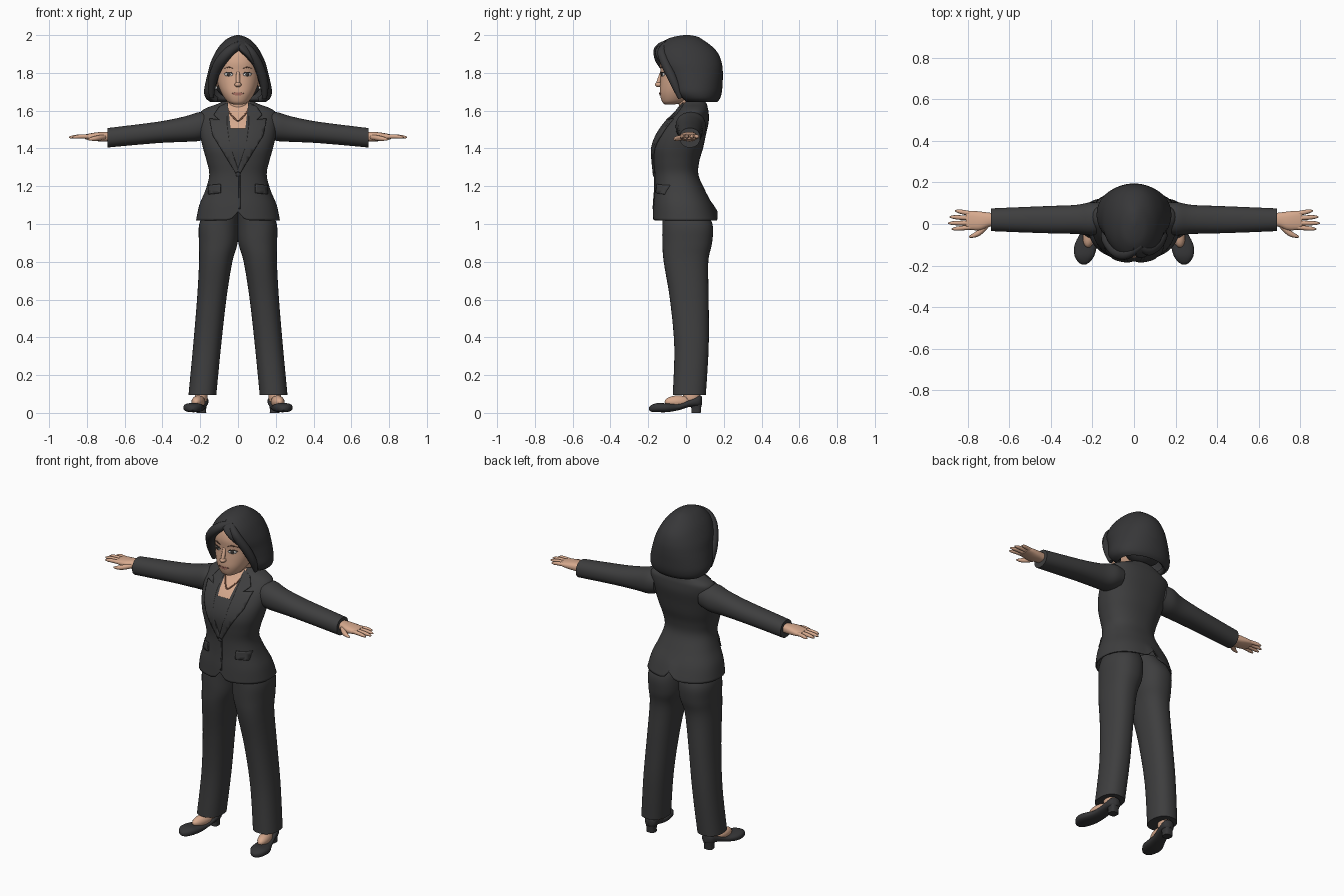
import bpy, bmesh, math
from mathutils import Vector

if "Cube" in bpy.data.objects:
    bpy.data.objects.remove(bpy.data.objects["Cube"])


def material(name, col):
    m = bpy.data.materials.new(name)
    m.diffuse_color = (*col, 1)
    m.use_nodes = True
    m.node_tree.nodes["Principled BSDF"].inputs["Base Color"].default_value = m.diffuse_color
    return m


SUIT = material("charcoal suit", (.048, .048, .049))
HAIR = material("dark hair", (.038, .038, .040))
SHOE = material("black leather", (.036, .036, .038))
SKIN = material("skin", (.68, .40, .27))
LIP = material("lips", (.42, .17, .13))
WHITE = material("white", (.8, .8, .78))
IRIS = material("iris", (.06, .05, .045))
BROW = material("brow", (.16, .08, .05))
CHAIN = material("necklace bronze", (.28, .12, .07))


def finish(name, bm, mat, solid=0):
    me = bpy.data.meshes.new(name)
    bm.to_mesh(me)
    bm.free()
    ob = bpy.data.objects.new(name, me)
    bpy.context.collection.objects.link(ob)
    me.materials.append(mat)
    if solid:
        mod = ob.modifiers.new("thickness", 'SOLIDIFY')
        mod.thickness, mod.offset = solid, -1
    return ob


def smooth_rings(rings, k=5):
    """Spline through the key sections."""
    out, n = [], len(rings)
    for i in range(n - 1):
        p = [rings[min(max(i + j, 0), n - 1)] for j in (-1, 0, 1, 2)]
        for s in range(k):
            t = s / k
            out.append([.5 * (2 * b + (c - a) * t + (2 * a - 5 * b + 4 * c - d) * t * t
                              + (3 * b - a - 3 * c + d) * t ** 3) for a, b, c, d in zip(*p)])
    return out + [list(rings[-1])]


def power(v, e):
    return math.copysign(abs(v) ** e, v)


def loft(name, rings, mat, axis='z', side=1, n=2.2, seg=32, caps=(1, 1), solid=0, warp=None):
    """Sections are (along, a0, a1, b0, b1[, front opening in degrees])."""
    bm, rows = bmesh.new(), []
    for r in smooth_rings(rings):
        t, a0, a1, b0, b1 = r[:5]
        gap = math.radians(max(0, r[5])) if len(r) > 5 else 0
        row = []
        for i in range(seg + 1):
            q = gap + (2 * math.pi - 2 * gap) * i / seg
            a = (a0 + a1) / 2 + (a1 - a0) / 2 * power(math.sin(q), 2 / n)
            b = (b0 + b1) / 2 - (b1 - b0) / 2 * power(math.cos(q), 2 / n)
            co = Vector({'z': (a, b, t), 'y': (a, t, b), 'x': (t, a, b)}[axis])
            if warp:
                co = warp(co)
            co.x *= side
            row.append(bm.verts.new(co))
        rows.append(row)
    for r0, r1 in zip(rows, rows[1:]):
        for i in range(seg):
            bm.faces.new((r0[i], r0[i + 1], r1[i + 1], r1[i]))
    for use, row in zip(caps, (rows[0], rows[-1])):
        if use:
            bm.faces.new(row[:-1])
    bmesh.ops.remove_doubles(bm, verts=bm.verts, dist=1e-5)
    bmesh.ops.recalc_face_normals(bm, faces=bm.faces)
    return finish(name, bm, mat, solid)


def front_y(rings, x, z, n):
    """Depth of a lofted part's front surface."""
    rs = sorted(smooth_rings(rings))
    z = min(max(z, rs[0][0]), rs[-1][0])
    for p, q in zip(rs, rs[1:]):
        if z <= q[0]:
            f = (z - p[0]) / max(q[0] - p[0], 1e-6)
            _, a0, a1, b0, b1 = [u + (v - u) * f for u, v in zip(p[:5], q[:5])]
            u = min(.99, abs(x - (a0 + a1) / 2) / ((a1 - a0) / 2))
            return (b0 + b1) / 2 - (b1 - b0) / 2 * (1 - u ** n) ** (1 / n)


def plate(name, outline, mat, rings, n, off, side=1, step=.02):
    """Outline in x, z laid on the front of a lofted part."""
    bm = bmesh.new()
    bm.faces.new([bm.verts.new((x * side, 0, z)) for x, z in outline])
    bmesh.ops.triangulate(bm, faces=bm.faces)
    for ax, lo, hi in ((0, -.2, .2), (2, 1.1, 1.9)):
        for i in range(int((hi - lo) / step) + 1):
            co, no = [0, 0, 0], [0, 0, 0]
            co[ax], no[ax] = lo + i * step + .0013, 1
            bmesh.ops.bisect_plane(bm, geom=bm.verts[:] + bm.edges[:] + bm.faces[:],
                                   plane_co=co, plane_no=no)
    for v in bm.verts:
        v.co.y = front_y(rings, v.co.x, v.co.z, n) - off
    bm.normal_update()
    for f in bm.faces:
        if f.normal.y > 0:
            f.normal_flip()
    return finish(name, bm, mat, off)


def oval(cx, cz, rx, rz, k=16):
    return [(cx + rx * math.cos(2 * math.pi * i / k), cz + rz * math.sin(2 * math.pi * i / k))
            for i in range(k)]


def ball(name, loc, scale, mat, rot=0):
    bm = bmesh.new()
    bmesh.ops.create_uvsphere(bm, u_segments=20, v_segments=12, radius=1)
    ob = finish(name, bm, mat)
    ob.location, ob.scale, ob.rotation_euler = loc, scale, (0, 0, rot)
    return ob


def tube(name, pts, radii, mat):
    cu = bpy.data.curves.new(name, 'CURVE')
    cu.dimensions, cu.bevel_depth, cu.bevel_resolution = '3D', 1, 3
    cu.use_fill_caps, cu.resolution_u = True, 6
    sp = cu.splines.new('NURBS')
    sp.points.add(len(pts) - 1)
    for p, co, r in zip(sp.points, pts, radii):
        p.co, p.radius = (*co, 1), r
    sp.order_u, sp.use_endpoint_u = 3, True
    cu.materials.append(mat)
    ob = bpy.data.objects.new(name, cu)
    bpy.context.collection.objects.link(ob)
    return ob


def sym(z, hw, f, b, *gap):
    return (z, -hw, hw, f, b, *gap)


# Jacket body, with the hem cut away at the centre
def hem(co):
    co.z += .045 * max(0, 1 - abs(co.x) / .04) * max(0, (1.12 - co.z) / .1)
    return co


torso = [sym(1.02, .222, -.175, .168), sym(1.10, .205, -.172, .14), sym(1.18, .172, -.166, .10),
         sym(1.26, .152, -.165, .066), sym(1.33, .165, -.172, .07), sym(1.40, .185, -.175, .09),
         sym(1.47, .20, -.152, .105), sym(1.54, .206, -.105, .12), sym(1.59, .20, -.055, .12),
         sym(1.615, .165, -.036, .115), sym(1.635, .11, -.022, .11), sym(1.65, .08, -.01, .10)]
TN = 2.3
loft("jacket_body", torso, SUIT, n=TN, seg=56, caps=(0, 0), solid=.008, warp=hem)
plate("chest_skin", [(-.062, 1.648), (.062, 1.648), (.064, 1.57), (.056, 1.5), (-.056, 1.5),
                     (-.064, 1.57)], SKIN, torso, TN, .003)
plate("camisole", [(-.058, 1.505), (.058, 1.505), (.045, 1.41), (0, 1.275), (-.045, 1.41)],
      SUIT, torso, TN, .005)
plate("front_edge", [(.004, 1.27), (.012, 1.27), (.012, 1.08), (.004, 1.08)], SUIT, torso, TN, .004)
ball("button", (0, front_y(torso, 0, 1.262, TN) - .004, 1.262), (.012, .007, .012), SHOE)

# Neck and necklace
loft("neck", [sym(1.54, .075, -.07, .085), sym(1.6, .06, -.035, .085), sym(1.7, .055, -.055, .075)], SKIN)
chain = [(x / 100, 1.545 + .075 * (abs(x) / 6.5) ** 1.4) for x in (-6.5, -5, -3.5, -2, -.8, 0, .8, 2, 3.5, 5, 6.5)]
tube("necklace", [(x, front_y(torso, x, z, TN) - .005, z) for x, z in chain], [.004] * 11, CHAIN)

# Head and hair
head = [sym(1.633, .025, -.112, -.06), sym(1.648, .056, -.127, 0), sym(1.69, .086, -.138, .06),
        sym(1.74, .106, -.137, .1), sym(1.80, .114, -.134, .12), sym(1.86, .113, -.138, .13),
        sym(1.92, .095, -.12, .11), sym(1.955, .05, -.065, .07)]
HN = 2.2
loft("head", head, SKIN, n=HN, seg=40)
ball("nose_tip", (0, -.144, 1.738), (.018, .02, .014), SKIN)
tube("nose_bridge", [(0, -.128, 1.805), (0, -.138, 1.775), (0, -.148, 1.74)], [.009, .011, .012], SKIN)
plate("lips", [(-.034, 1.693), (-.012, 1.695), (0, 1.692), (.012, 1.695), (.034, 1.693),
               (.014, 1.681), (-.014, 1.681)], LIP, head, HN, .004)
hair = [sym(1.645, .145, -.03, .165, 50), sym(1.665, .17, -.065, .18, 53), sym(1.70, .18, -.1, .19, 54),
        sym(1.75, .172, -.115, .194, 48), sym(1.80, .16, -.135, .195, 42), sym(1.85, .147, -.163, .19, 34),
        sym(1.90, .125, -.172, .172, 19), sym(1.94, .1, -.152, .138, 3), sym(1.975, .066, -.108, .09, 0),
        sym(1.992, .035, -.06, .06, 0), sym(2.0, .008, -.01, .02, 0)]
loft("bob_hair", hair, HAIR, n=2.1, seg=48, caps=(0, 1), solid=.028)
ball("hair_inside", (0, .075, 1.765), (.13, .10, .112), HAIR)
tube("fringe_swept", [(.035, -.10, 1.955), (-.02, -.145, 1.938), (-.075, -.145, 1.885),
                      (-.118, -.10, 1.82), (-.142, -.055, 1.74), (-.14, -.03, 1.67)],
     [.018, .026, .03, .028, .024, .012], HAIR)
tube("fringe_short", [(.02, -.10, 1.955), (.06, -.135, 1.925), (.1, -.115, 1.86),
                      (.128, -.08, 1.79), (.143, -.05, 1.72), (.14, -.03, 1.665)],
     [.018, .024, .026, .026, .022, .012], HAIR)

for s, tag in ((1, "left"), (-1, "right")):
    # Facial features
    plate(tag + "_eye_white", oval(.05, 1.792, .022, .010), WHITE, head, HN, .003, s)
    plate(tag + "_iris", oval(.05, 1.792, .009, .009), IRIS, head, HN, .0045, s)
    plate(tag + "_lash", [(.026, 1.794), (.038, 1.804), (.06, 1.805), (.077, 1.797), (.06, 1.8),
                          (.038, 1.799)], IRIS, head, HN, .005, s)
    plate(tag + "_brow", [(.024, 1.822), (.05, 1.834), (.08, 1.822), (.05, 1.828)], BROW, head, HN, .004, s)
    ball(tag + "_ear", (.115 * s, -.01, 1.755), (.014, .025, .035), SKIN)
    ball(tag + "_earring", (.12 * s, -.04, 1.722), (.011, .011, .011), WHITE)
    # Lapel and pocket flap
    plate(tag + "_lapel", [(.055, 1.645), (.10, 1.622), (.128, 1.58), (.098, 1.552), (.152, 1.56),
                           (.135, 1.47), (.012, 1.268), (-.004, 1.28), (.044, 1.42), (.058, 1.53)],
          SUIT, torso, TN, .011, s)
    plate(tag + "_pocket_flap", [(.092, 1.165), (.158, 1.158), (.16, 1.205), (.095, 1.212)],
          SUIT, torso, TN, .009, s)
    # Sleeve
    loft(tag + "_sleeve", [(.15, -.045, .1, 1.46, 1.585), (.205, -.055, .105, 1.44, 1.592),
                           (.28, -.048, .092, 1.435, 1.57), (.4, -.045, .087, 1.43, 1.545),
                           (.55, -.04, .081, 1.418, 1.525), (.69, -.034, .075, 1.405, 1.508)],
         SUIT, 'x', s)
    # Hand
    loft(tag + "_palm", [(.66, -.008, .05, 1.437, 1.487), (.70, -.014, .055, 1.437, 1.488),
                         (.74, -.03, .06, 1.438, 1.486), (.78, -.029, .063, 1.444, 1.48),
                         (.81, -.024, .061, 1.449, 1.474)], SKIN, 'x', s, n=2.6, seg=20)
    for i, (y, ty, tx) in enumerate(((.05, .063, .862), (.028, .034, .888), (.005, .004, .895), (-.016, -.024, .878))):
        tube(f"{tag}_finger_{i + 1}", [(.785 * s, y, 1.463), ((.785 + tx) / 2 * s, (y + ty) / 2, 1.464),
                                       ((tx - .012) * s, ty, 1.46), (tx * s, ty, 1.458)],
             [.0115, .0115, .009, .003], SKIN)
    tube(tag + "_thumb", [(.71 * s, -.005, 1.46), (.74 * s, -.04, 1.455), (.775 * s, -.058, 1.45),
                          (.795 * s, -.062, 1.448)], [.014, .015, .011, .004], SKIN)
    # Trouser leg
    loft(tag + "_trouser_leg", [(1.09, -.002, .165, -.12, .09), (1.0, -.003, .205, -.125, .14),
                                (.9, .002, .207, -.125, .138), (.8, .03, .206, -.118, .118),
                                (.6, .062, .217, -.085, .12), (.35, .09, .238, -.062, .12),
                                (.095, .115, .262, -.07, .105)], SUIT, side=s, n=2.3, seg=36)
    # Foot and heeled shoe
    ball(tag + "_ankle", (.195 * s, .03, .09), (.034, .045, .06), SKIN)
    ball(tag + "_instep", (.21 * s, -.04, .058), (.034, .075, .034), SKIN, .2 * s)
    loft(tag + "_shoe", [(.086, .18, .204, .045, .085), (.07, .158, .228, .035, .092),
                         (.02, .16, .24, .032, .07), (-.04, .172, .258, .014, .048),
                         (-.1, .178, .286, .004, .05), (-.15, .19, .287, .004, .052),
                         (-.182, .212, .27, .006, .042), (-.195, .232, .25, .014, .03)],
         SHOE, 'y', s, n=2.6, seg=24)
    loft(tag + "_heel", [(0, .168, .22, .028, .078), (.025, .168, .22, .028, .08),
                         (.06, .162, .226, .02, .084)], SHOE, side=s, n=3, seg=24)

# Turn tubes into meshes and smooth everything, keeping hard edges
bpy.ops.object.select_all(action='DESELECT')
for ob in bpy.data.objects:
    if ob.type == 'CURVE':
        ob.select_set(True)
        bpy.context.view_layer.objects.active = ob
bpy.ops.object.convert(target='MESH')
bpy.ops.object.select_all(action='SELECT')
bpy.ops.object.shade_smooth_by_angle(angle=math.radians(40))
